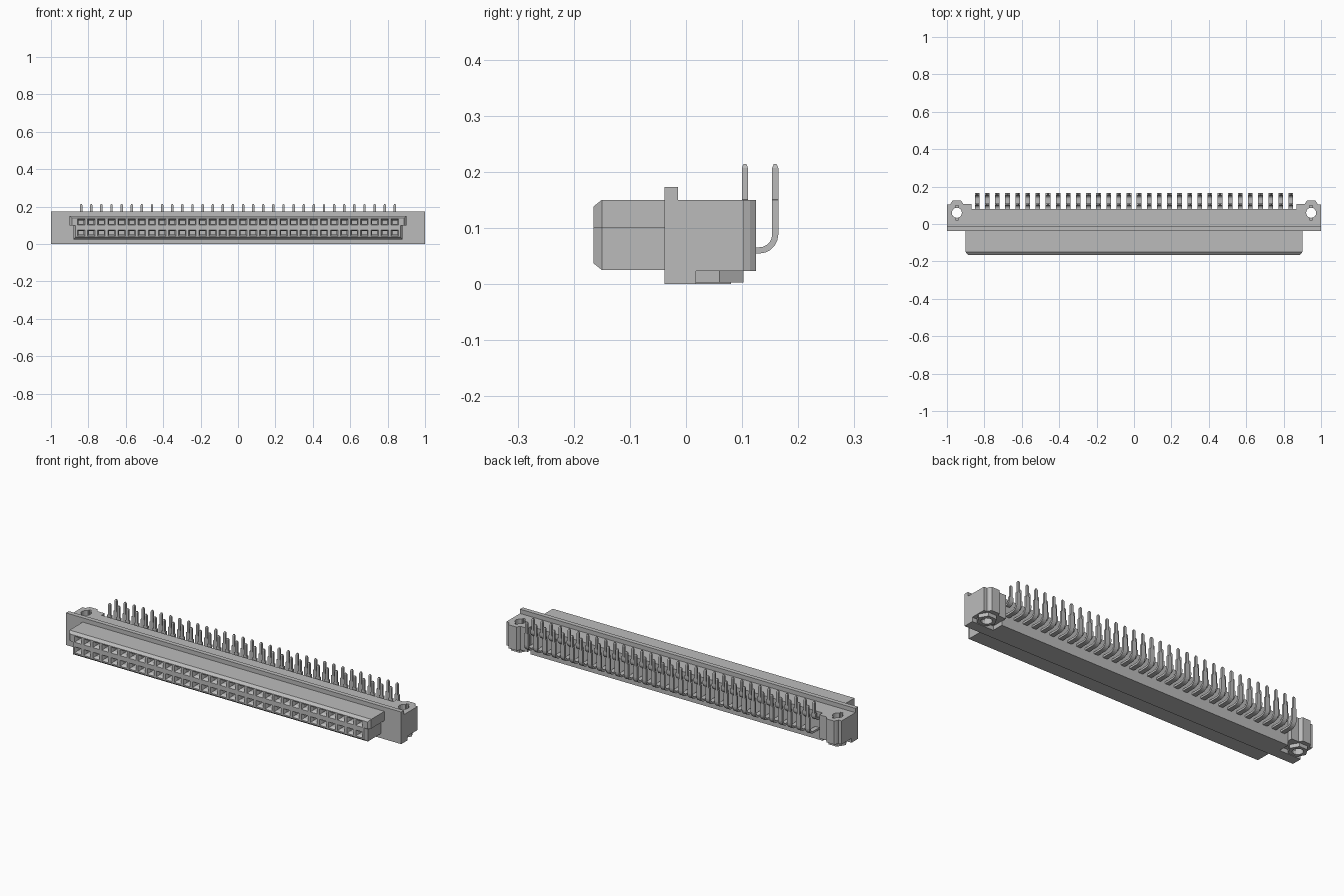
import bpy, bmesh, math
from mathutils import Vector

cube = bpy.data.objects.get("Cube")
if cube:
    bpy.data.objects.remove(cube, do_unlink=True)

grey = bpy.data.materials.new("plain grey")
grey.use_nodes = True
COLOUR = (0.5, 0.5, 0.5, 1)
grey.diffuse_color = COLOUR
grey.node_tree.nodes["Principled BSDF"].inputs["Base Color"].default_value = COLOUR

PINS = 32
PITCH = 0.0541
PIN_X = [(i - (PINS - 1) / 2) * PITCH for i in range(PINS)]
ROW_Z = (0.06, 0.117)
HOLE = Vector((0.947, 0.06, 0))


def loft(bm, rings):
    """Closed solid through a list of equal-length point rings."""
    vs = [[bm.verts.new(p) for p in ring] for ring in rings]
    n = len(vs[0])
    for a, b in zip(vs, vs[1:]):
        for i in range(n):
            j = (i + 1) % n
            bm.faces.new((a[i], a[j], b[j], b[i]))
    bm.faces.new(vs[0][::-1])
    bm.faces.new(vs[-1])


def prism(bm, outline, z0, z1):
    loft(bm, [[(x, y, z) for x, y in outline] for z in (z0, z1)])


def box(bm, x0, x1, y0, y1, z0, z1):
    prism(bm, [(x0, y0), (x1, y0), (x1, y1), (x0, y1)], z0, z1)


def finish(name, bm):
    bmesh.ops.recalc_face_normals(bm, faces=bm.faces)
    mesh = bpy.data.meshes.new(name)
    bm.to_mesh(mesh)
    bm.free()
    mesh.materials.append(grey)
    obj = bpy.data.objects.new(name, mesh)
    bpy.context.collection.objects.link(obj)
    return obj


def cut(obj, cutter):
    """Subtract the cutter and keep the plain resulting mesh."""
    mod = obj.modifiers.new("cut", "BOOLEAN")
    mod.operation = "DIFFERENCE"
    mod.solver = "EXACT"
    mod.object = cutter
    deps = bpy.context.evaluated_depsgraph_get()
    mesh = bpy.data.meshes.new_from_object(obj.evaluated_get(deps))
    obj.modifiers.clear()
    obj.data = mesh
    mesh.materials.clear()
    mesh.materials.append(grey)


def ngon(radius, sides, turn=0.0):
    return [(HOLE.x + radius * math.cos(turn + math.tau * i / sides),
             HOLE.y + radius * math.sin(turn + math.tau * i / sides)) for i in range(sides)]


# Mounting flange and the body behind it
bm = bmesh.new()
box(bm, -1, 1, -0.038, -0.014, 0, 0.173)
finish("flange", bm)
bm = bmesh.new()
box(bm, -0.872, 0.872, -0.014, 0.08, 0, 0.15)
finish("rear_body", bm)

# Mating shroud: stepped section with a chamfered front rim
half = [(0.88, 0.025), (0.88, 0.1), (0.9, 0.1), (0.9, 0.15)]
section = half + [(-x, z) for x, z in reversed(half)]


def shroud_ring(y, inset):
    ring = []
    for x, z in section:
        dz = inset if z < 0.05 else -inset if z > 0.12 else 0
        ring.append((x - math.copysign(inset, x), y, z + dz))
    return ring


bm = bmesh.new()
loft(bm, [shroud_ring(-0.038, 0), shroud_ring(-0.15, 0), shroud_ring(-0.165, 0.012)])
shroud = finish("shroud", bm)

# Funnel-shaped contact sockets
bm = bmesh.new()
for x in PIN_X:
    for z in ROW_Z:
        rings = []
        for y, w, h in ((-0.17, 0.021, 0.017), (-0.165, 0.02, 0.016),
                        (-0.152, 0.013, 0.009), (-0.11, 0.013, 0.009)):
            rings.append([(x - w, y, z - h), (x + w, y, z - h),
                          (x + w, y, z + h), (x - w, y, z + h)])
        loft(bm, rings)
sockets = finish("socket_cutter", bm)
cut(shroud, sockets)
bpy.data.objects.remove(sockets, do_unlink=True)

# Mounting ears with a rear rib, and hex nuts below
ear_outline = [(0.87, -0.014), (1, -0.014), (1, 0.103), (0.982, 0.103), (0.978, 0.114),
               (0.97, 0.125), (0.925, 0.125), (0.917, 0.114), (0.913, 0.107), (0.87, 0.107)]
bm = bmesh.new()
prism(bm, ear_outline, 0.023, 0.15)
ear = finish("left_ear", bm)
bm = bmesh.new()
prism(bm, ngon(0.049, 6), 0.003, 0.024)
nut = finish("left_nut", bm)

bm = bmesh.new()
prism(bm, ngon(0.027, 16), -0.05, 0.2)
bore = finish("bore_cutter", bm)
bm = bmesh.new()
box(bm, HOLE.x - 0.008, HOLE.x + 0.008, HOLE.y - 0.038, HOLE.y + 0.038, 0.01, 0.2)
slot = finish("slot_cutter", bm)
cut(ear, bore)
cut(ear, slot)
cut(nut, bore)
for helper in (bore, slot):
    bpy.data.objects.remove(helper, do_unlink=True)

bm = bmesh.new()
box(bm, 0.87, 1, -0.014, 0.018, 0, 0.023)
foot = finish("left_ear_foot", bm)

# Mirror the ear parts to the other end
for part in (ear, nut, foot):
    bm = bmesh.new()
    bm.from_mesh(part.data)
    for v in bm.verts:
        v.co.x = -v.co.x
    finish(part.name.replace("left", "right"), bm)


# Bent contact pins: wide blade, then a narrow tail with a pointed tip
def pin_rings(x, z, y, radius):
    t = 0.0055
    stations = [(0.07, z, 0, 0.0125, t)]
    for i in range(6):
        a = math.pi / 2 * i / 5
        stations.append((y - radius + radius * math.sin(a),
                         z + radius - radius * math.cos(a), a, 0.0125, t))
    stations += [(y, 0.15, math.pi / 2, 0.0125, t), (y, 0.151, math.pi / 2, 0.0065, t),
                 (y, 0.207, math.pi / 2, 0.0065, t), (y, 0.214, math.pi / 2, 0.003, 0.0025)]
    rings = []
    for py, pz, a, w, h in stations:
        ny, nz = -math.sin(a) * h, math.cos(a) * h
        rings.append([(x - w, py - ny, pz - nz), (x + w, py - ny, pz - nz),
                      (x + w, py + ny, pz + nz), (x - w, py + ny, pz + nz)])
    return rings


for name, z, y, radius in (("upper_pin_row", ROW_Z[1], 0.105, 0.02),
                           ("lower_pin_row", ROW_Z[0], 0.159, 0.028)):
    bm = bmesh.new()
    for x in PIN_X:
        loft(bm, pin_rings(x, z, y, radius))
    finish(name, bm)
